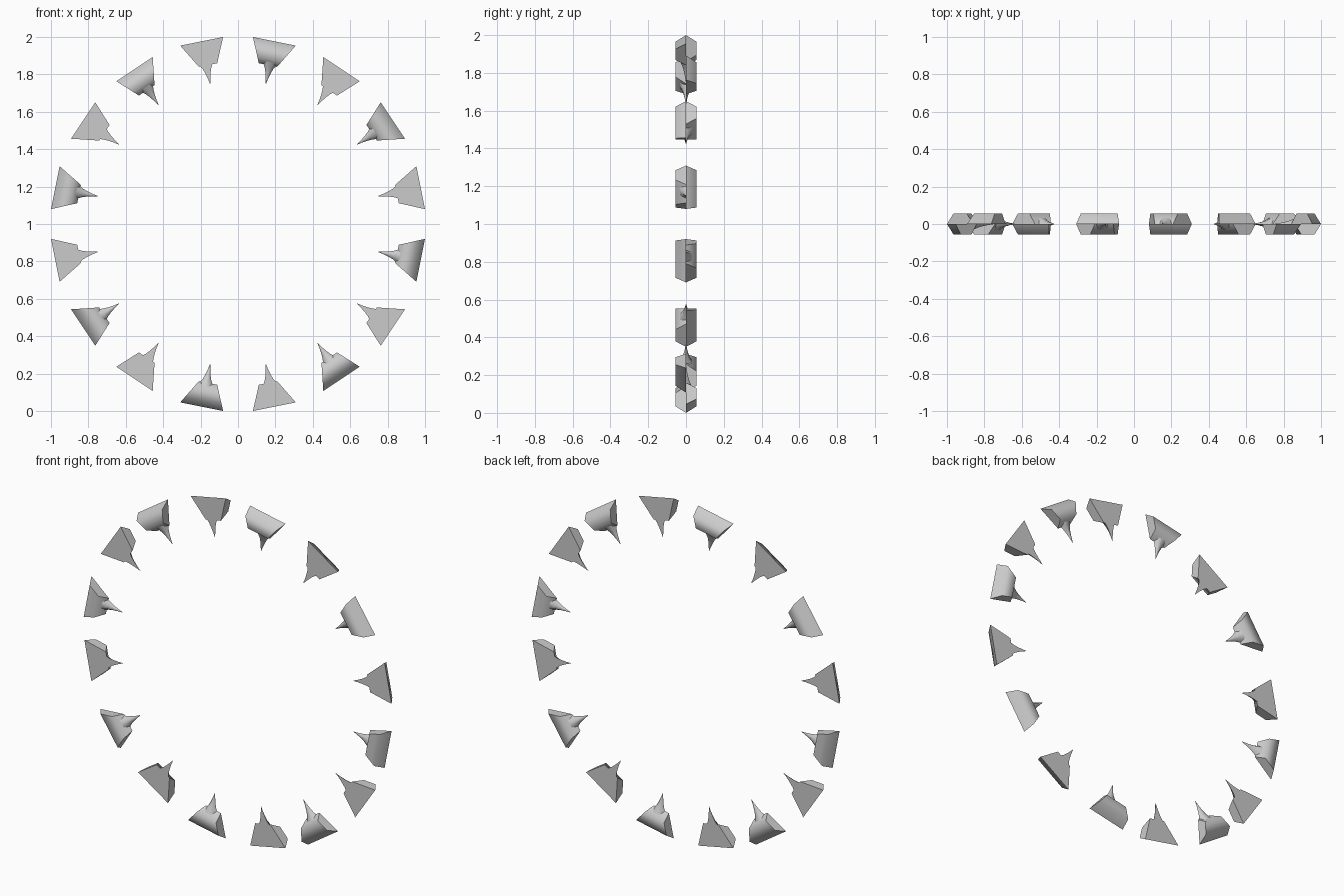
import bpy, bmesh, math

if "Cube" in bpy.data.objects:
    bpy.data.objects.remove(bpy.data.objects["Cube"])

COUNT = 16
R_OUT = 0.996            # outer edge of each block
HEX = 0.0655             # circumradius of the half-hexagon section
HALF = 0.117             # half length of the outer edge
TAN_A = math.tan(math.radians(24))   # slope of the two end cuts
TAN_B = math.tan(math.radians(30))


def loft(bm, rings):
    """Skin closed loops of equal size and cap both ends."""
    loops = [[bm.verts.new(p) for p in ring] for ring in rings]
    n = len(loops[0])
    for a, b in zip(loops, loops[1:]):
        for i in range(n):
            j = (i + 1) % n
            bm.faces.new((a[i], a[j], b[j], b[i]))
    bm.faces.new(loops[0])
    bm.faces.new(loops[-1])


def build(name, rings, angle, side):
    """Place local (radial, tangent, depth) rings around the circle."""
    c, s = math.cos(angle), math.sin(angle)
    placed = [[(u * c - side * t * s, side * d, 1 + u * s + side * t * c)
               for u, t, d in ring] for ring in rings]
    bm = bmesh.new()
    loft(bm, placed)
    bmesh.ops.recalc_face_normals(bm, faces=bm.faces)
    mesh = bpy.data.meshes.new(name)
    bm.to_mesh(mesh)
    bm.free()
    ob = bpy.data.objects.new(name, mesh)
    bpy.context.collection.objects.link(ob)
    bpy.ops.object.select_all(action='DESELECT')
    ob.select_set(True)
    bpy.context.view_layer.objects.active = ob
    bpy.ops.object.shade_smooth_by_angle(angle=math.radians(62))


# block: half-hexagon bar with both ends cut toward the centre
section = [(R_OUT - HEX + HEX * math.cos(math.radians(k * 60)),
            HEX * math.sin(math.radians(k * 60))) for k in range(4)]
block = [
    [(u, -HALF + (R_OUT - u) * TAN_A, d) for u, d in section],
    [(u, HALF - (R_OUT - u) * TAN_B, d) for u, d in section],
]

# thorn: half spike with a flared, concave profile (radius, half width)
profile = [(0.895, 0.047), (0.872, 0.036), (0.85, 0.024), (0.825, 0.015),
           (0.795, 0.007), (0.765, 0.001)]
thorn = [[(u, -w, 0), (u, -w * 0.5, w * 0.75), (u, w * 0.5, w * 0.75), (u, w, 0)]
         for u, w in profile]

# ring of pieces, alternately facing front and back
for k in range(COUNT):
    angle = math.radians(11.25 + 22.5 * k)
    side = 1 if k % 2 == 0 else -1
    build(f"block_{k + 1}", block, angle, side)
    build(f"thorn_{k + 1}", thorn, angle, side)
